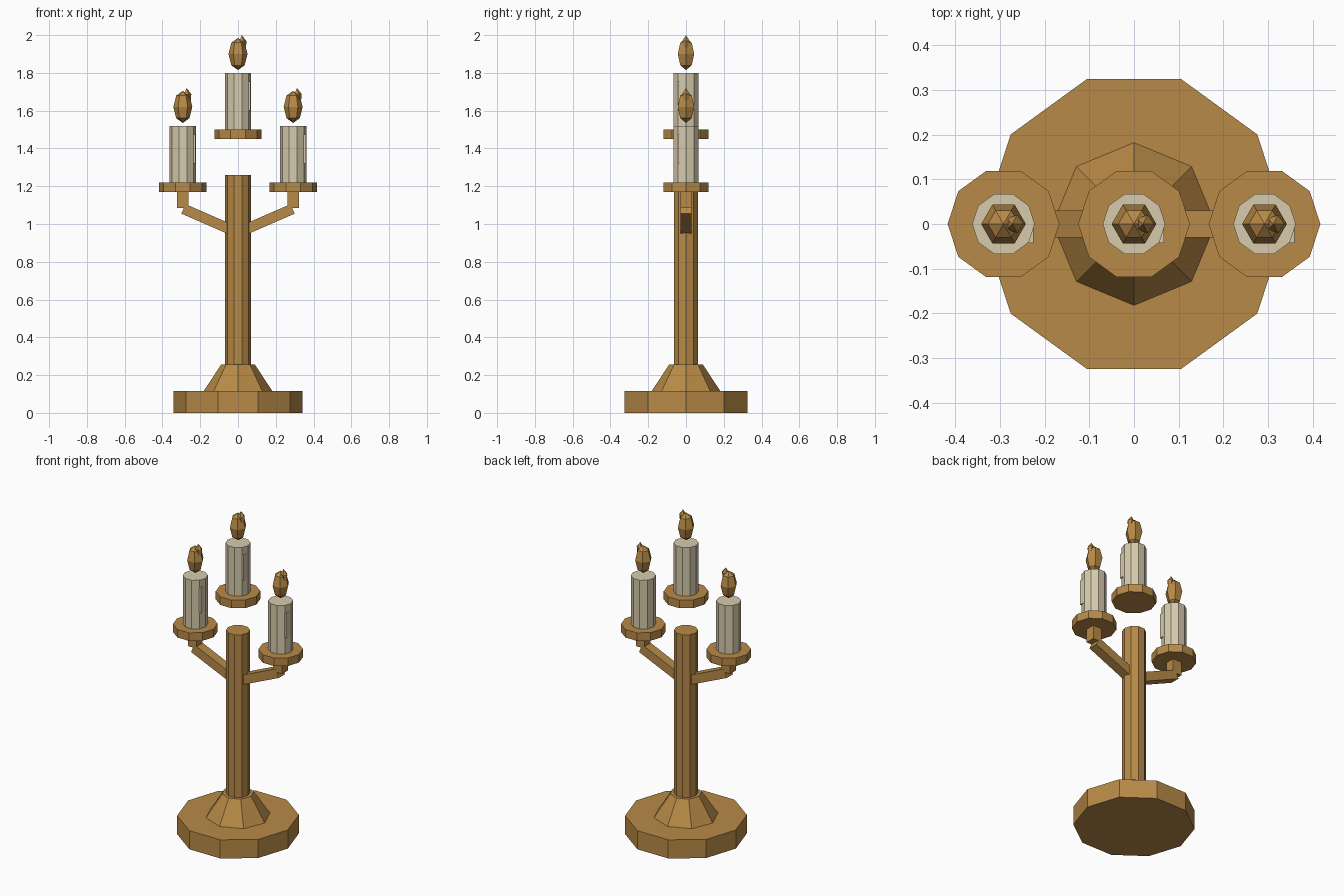
import bpy, bmesh, math
from mathutils import Vector

if "Cube" in bpy.data.objects:
    bpy.data.objects.remove(bpy.data.objects["Cube"])


def material(name, rgb):
    m = bpy.data.materials.new(name)
    m.diffuse_color = (*rgb, 1)
    m.use_nodes = True
    m.node_tree.nodes["Principled BSDF"].inputs["Base Color"].default_value = m.diffuse_color
    return m


BRASS = material("brass", (0.48, 0.255, 0.063))
WAX = material("wax", (0.68, 0.60, 0.42))


def finish(name, bm, mat):
    bmesh.ops.recalc_face_normals(bm, faces=bm.faces)
    me = bpy.data.meshes.new(name)
    bm.to_mesh(me)
    bm.free()
    me.materials.append(mat)
    bpy.context.collection.objects.link(bpy.data.objects.new(name, me))


def lathe(name, rings, sides, mat, x=0.0):
    """rings: (radius, z, x offset) from bottom to top; radius 0 is a point."""
    bm = bmesh.new()
    loops = []
    for r, z, dx in rings:
        n = sides if r > 0 else 1
        loops.append([bm.verts.new((x + dx + r * math.cos(2 * math.pi * i / sides),
                                    r * math.sin(2 * math.pi * i / sides), z)) for i in range(n)])
    for a, b in zip(loops, loops[1:]):
        for i in range(sides):
            j = (i + 1) % sides
            if len(a) == 1:
                bm.faces.new((a[0], b[j], b[i]))
            elif len(b) == 1:
                bm.faces.new((a[i], a[j], b[0]))
            else:
                bm.faces.new((a[i], a[j], b[j], b[i]))
    for end in (loops[0], loops[-1]):
        if len(end) > 1:
            bm.faces.new(end)
    finish(name, bm, mat)


def extrude_xz(name, pts, y0, y1, mat):
    """Prism from an outline in the xz plane."""
    bm = bmesh.new()
    a = [bm.verts.new((x, y0, z)) for x, z in pts]
    b = [bm.verts.new((x, y1, z)) for x, z in pts]
    bm.faces.new(a)
    bm.faces.new(b)
    for i in range(len(pts)):
        j = (i + 1) % len(pts)
        bm.faces.new((a[i], a[j], b[j], b[i]))
    finish(name, bm, mat)


# foot, collar and stem
lathe("foot", [(0.341, 0, 0), (0.341, 0.115, 0)], 10, BRASS)
lathe("collar", [(0.182, 0.115, 0), (0.09, 0.255, 0)], 8, BRASS)
lathe("stem", [(0.068, 0.2, 0), (0.068, 1.26, 0)], 10, BRASS)


# dish, candle, wax drip and flame
def candle(side, x, z):
    lathe(side + "_dish", [(0.125, z, 0), (0.125, z + 0.05, 0)], 10, BRASS, x)
    lathe(side + "_candle", [(0.07, z + 0.05, 0), (0.07, z + 0.35, 0)], 10, WAX, x)
    d0, d1 = z + 0.15, z + 0.305
    extrude_xz(side + "_drip", [(x + 0.04, d0), (x + 0.067, d0), (x + 0.067, d1), (x + 0.04, d1)],
               -0.042, -0.002, WAX)
    c = z + 0.45
    lathe(side + "_flame", [(0, c - 0.085, 0), (0.035, c - 0.06, 0), (0.05, c, 0),
                            (0.035, c + 0.06, 0), (0, c + 0.085, 0)], 6, BRASS, x)
    lathe(side + "_flame_tip", [(0.012, c + 0.03, 0.03), (0.021, c + 0.068, 0.024),
                                (0, c + 0.1, 0.02)], 5, BRASS, x)


candle("middle", 0, 1.45)
for side, s in (("left", -1), ("right", 1)):
    candle(side, s * 0.292, 1.17)
    # sloping arm and upright under the dish
    start, end = Vector((0.03, 0.967)), Vector((0.289, 1.08))
    d = (end - start).normalized()
    n = Vector((-d.y, d.x)) * 0.0275
    extrude_xz(side + "_arm", [(s * p.x, p.y) for p in (start - n, end - n, end + n, start + n)],
               -0.03, 0.03, BRASS)
    extrude_xz(side + "_upright", [(s * a, b) for a, b in
               ((0.262, 1.085), (0.322, 1.085), (0.322, 1.175), (0.262, 1.175))],
               -0.029, 0.029, BRASS)
